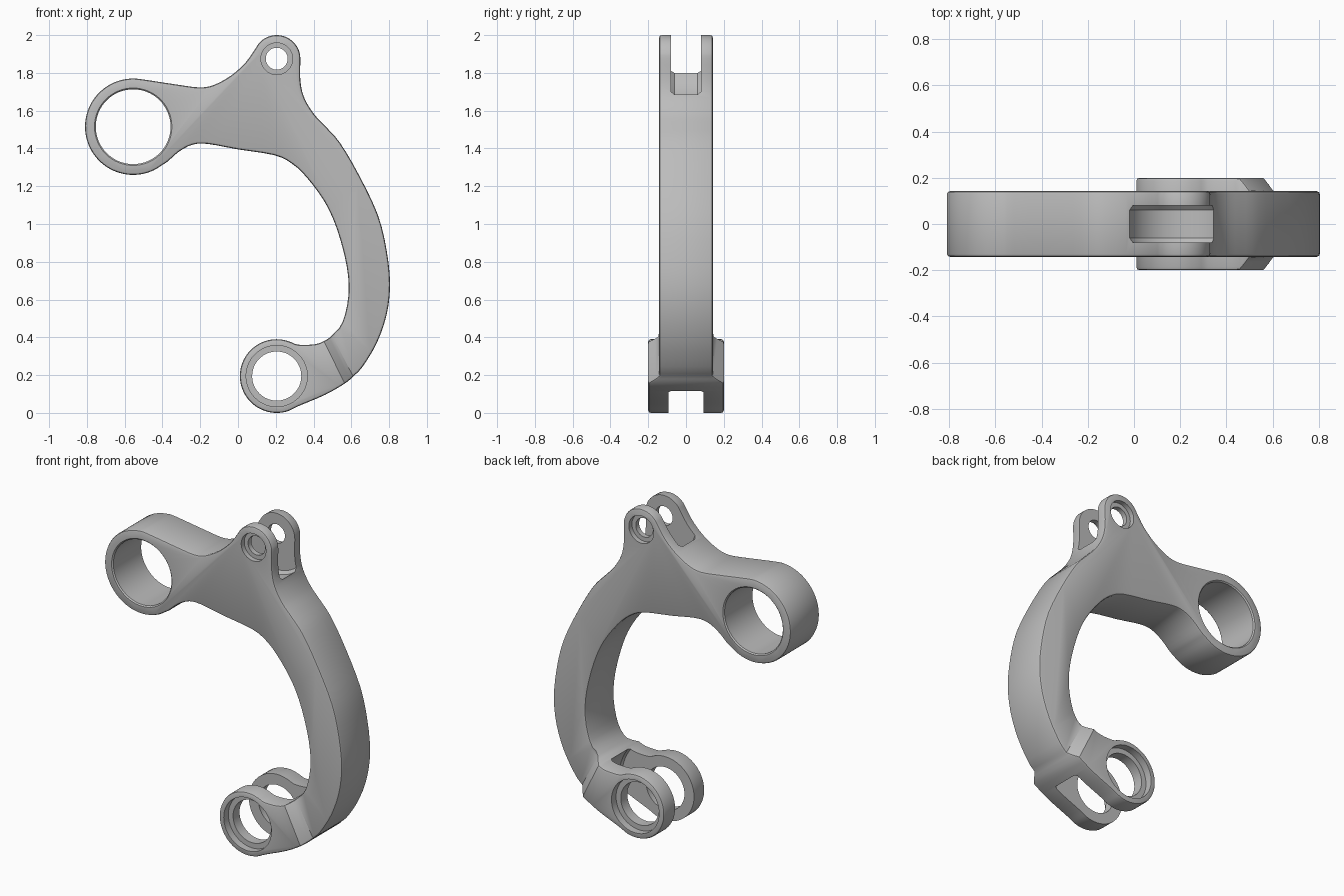
import bpy, bmesh
from math import sin, cos, radians, tau
from mathutils import Vector

cube = bpy.data.objects.get("Cube")
if cube:
    bpy.data.objects.remove(cube, do_unlink=True)

RING, TOP_LUG, LOW_LUG = (-.555, 1.515), (.205, 1.875), (.205, .195)
HALF, LUG_HALF = .142, .2          # half thickness of arm and of lower lugs
FOLD_IN, FOLD_OUT = .577, .632     # where the lug shoulders begin and end


def arc(centre, radius, start, end, steps):
    angles = [radians(start + (end - start) * i / steps) for i in range(steps + 1)]
    return [(centre[0] + radius * cos(a), centre[1] + radius * sin(a)) for a in angles]


def smooth_loop(points, steps=3):
    """Closed Catmull-Rom curve through the points."""
    pts, out = [Vector(p) for p in points], []
    n = len(pts)
    for i in range(n):
        a, b, c, d = (pts[(i + k) % n] for k in (-1, 0, 1, 2))
        for s in range(steps):
            t = s / steps
            out.append(.5 * (2 * b + (c - a) * t + (2 * a - 5 * b + 4 * c - d) * t * t
                             + (3 * b - a - 3 * c + d) * t ** 3))
    return out


def new_object(name, bm):
    bmesh.ops.recalc_face_normals(bm, faces=bm.faces)
    mesh = bpy.data.meshes.new(name)
    bm.to_mesh(mesh)
    bm.free()
    obj = bpy.data.objects.new(name, mesh)
    bpy.context.collection.objects.link(obj)
    return obj


def turned_cutter(name, centre, half_profile, sides=64):
    """Lathe a (radius, y) half profile, mirrored in y, about a y axis."""
    profile = [(r, -y) for r, y in reversed(half_profile)] + half_profile
    bm = bmesh.new()
    rings = [[bm.verts.new((centre[0] + r * cos(tau * i / sides), y,
                            centre[1] + r * sin(tau * i / sides)))
              for i in range(sides)] for r, y in profile]
    for low, high in zip(rings, rings[1:]):
        for i in range(sides):
            j = (i + 1) % sides
            bm.faces.new((low[i], low[j], high[j], high[i]))
    bm.faces.new(rings[0])
    bm.faces.new(rings[-1])
    obj = new_object(name, bm)
    obj.hide_render = True
    return obj


# Side outline, clockwise from the top lug
outer_arm = [(.33, 1.76), (.35, 1.67), (.4, 1.585), (.46, 1.52), (.54, 1.43), (.64, 1.26),
             (.74, 1.05), (.787, .86), (.805, .68), (.787, .52), (.735, .37), (.66, .245),
             (.61, .193), (.565, .155), (.46, .095), (.32, .036)]
inner_arm = [(.32, .361), (.405, .363), (.455, .38), (.497, .41), (.553, .48), (.585, .625),
             (.575, .78), (.525, .97), (.46, 1.115), (.365, 1.245), (.285, 1.32),
             (.19, 1.365), (0, 1.395), (-.16, 1.424), (-.24, 1.42), (-.31, 1.385), (-.37, 1.333)]
upper_arm = [(-.31, 1.736), (-.2, 1.723), (-.125, 1.737), (-.035, 1.787), (.04, 1.855)]
outline = smooth_loop(arc(TOP_LUG, .125, 155, 0, 10) + outer_arm
                      + arc(LOW_LUG, .195, -72, -292, 16) + inner_arm
                      + arc(RING, .255, -52, -278, 18) + upper_arm)

# Flat face split along the shoulder folds, then extruded
bm = bmesh.new()
verts = [bm.verts.new((p.x, -1, p.y)) for p in outline]
bm.faces.new(verts)


def nearest(x, z):
    return min(verts, key=lambda v: (v.co.x - x) ** 2 + (v.co.z - z) ** 2)


for a, b in (((.455, .38), (.565, .155)), ((.497, .41), (.61, .193))):
    bmesh.ops.connect_verts(bm, verts=[nearest(*a), nearest(*b)])
front = list(bm.faces)
extruded = bmesh.ops.extrude_face_region(bm, geom=front, use_keep_orig=True)["geom"]
for v in extruded:
    if isinstance(v, bmesh.types.BMVert):
        v.co.y = 1
for v in bm.verts:
    width = HALF
    if v.co.z < .5:
        reach = .9 * v.co.x + .44 * v.co.z
        blend = min(1, max(0, (FOLD_OUT - reach) / (FOLD_OUT - FOLD_IN)))
        width += (LUG_HALF - HALF) * blend
    v.co.y *= width
bracket = new_object("curved_bracket", bm)

bevel = bracket.modifiers.new("edge_rounding", "BEVEL")
bevel.width, bevel.segments = .013, 2
bevel.limit_method, bevel.angle_limit = "ANGLE", radians(60)

# Bores and clevis slots
cutters = [
    turned_cutter("ring_bore", RING, [(.198, .12), (.198, .135), (.209, .146), (.209, .3)]),
    turned_cutter("top_slot", TOP_LUG, [(.237, .06), (.22, .08)]),
    turned_cutter("top_bore", TOP_LUG, [(.058, .112), (.084, .112), (.084, .3)]),
    turned_cutter("lower_slot", LOW_LUG, [(.305, .08), (.295, .092)]),
    turned_cutter("lower_bore", LOW_LUG, [(.13, .155), (.162, .155), (.162, .3)]),
]
for cutter in cutters:
    cut = bracket.modifiers.new(cutter.name, "BOOLEAN")
    cut.operation, cut.solver, cut.object = "DIFFERENCE", "EXACT", cutter

# Apply the modifiers and discard the cutters
bpy.context.view_layer.update()
evaluated = bracket.evaluated_get(bpy.context.evaluated_depsgraph_get())
finished = bpy.data.meshes.new_from_object(evaluated)
bracket.modifiers.clear()
bracket.data = finished
for cutter in cutters:
    bpy.data.objects.remove(cutter, do_unlink=True)

# Plain grey metal
grey = bpy.data.materials.new("plain_grey")
grey.use_nodes = True
colour = (.5, .5, .5, 1)
grey.diffuse_color = colour
grey.node_tree.nodes["Principled BSDF"].inputs["Base Color"].default_value = colour
finished.materials.clear()
finished.materials.append(grey)

bpy.ops.object.select_all(action="DESELECT")
bracket.select_set(True)
bpy.context.view_layer.objects.active = bracket
bpy.ops.object.shade_smooth_by_angle(angle=radians(35))
